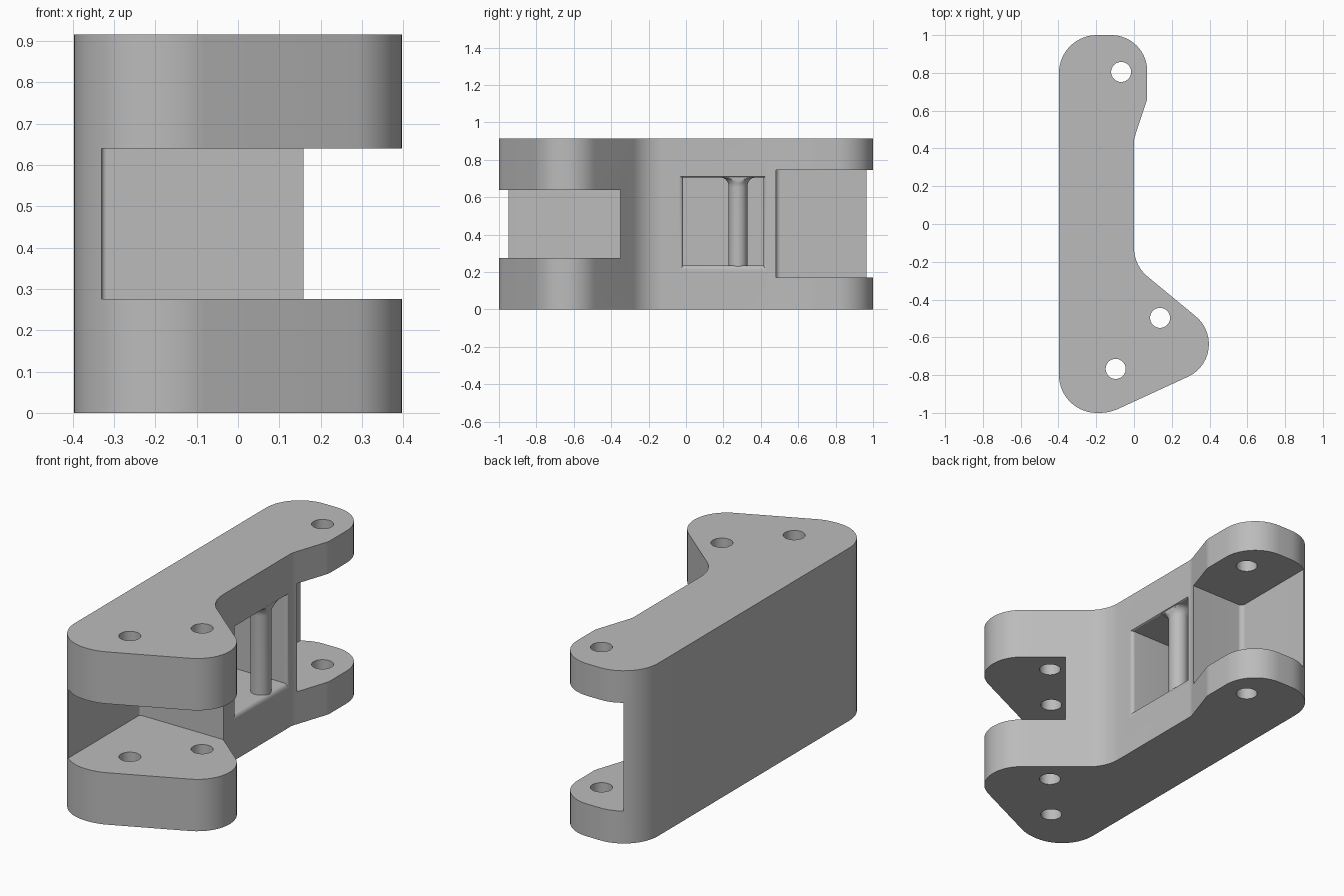
import bpy, bmesh, math
from mathutils import Vector

cube = bpy.data.objects.get("Cube")
if cube:
    bpy.data.objects.remove(cube, do_unlink=True)

grey = bpy.data.materials.new("plain grey")
grey.use_nodes = True
grey.diffuse_color = (0.5, 0.5, 0.5, 1)
grey.node_tree.nodes["Principled BSDF"].inputs["Base Color"].default_value = (0.5, 0.5, 0.5, 1)


def rounded(corners, steps=14):
    """Round each (x, y, radius) corner of a polygon."""
    pts = []
    for i, (x, y, r) in enumerate(corners):
        p = Vector((x, y))
        if r == 0:
            pts.append(p)
            continue
        a = (Vector(corners[i - 1][:2]) - p).normalized()
        b = (Vector(corners[(i + 1) % len(corners)][:2]) - p).normalized()
        half = a.angle(b) / 2
        centre = p + (a + b).normalized() * r / math.sin(half)
        start = p + a * r / math.tan(half) - centre
        end = p + b * r / math.tan(half) - centre
        for k in range(steps + 1):
            t = k / steps
            sweep = start.angle(end)
            pts.append(centre + (start * math.sin((1 - t) * sweep)
                                 + end * math.sin(t * sweep)) / math.sin(sweep))
    return pts


def loft(name, rings):
    """Skin a stack of equal rings and cap both ends."""
    bm = bmesh.new()
    loops = [[bm.verts.new(p) for p in ring] for ring in rings]
    n = len(loops[0])
    for lo, hi in zip(loops, loops[1:]):
        for i in range(n):
            j = (i + 1) % n
            bm.faces.new((lo[i], lo[j], hi[j], hi[i]))
    bm.faces.new(loops[0][::-1])
    bm.faces.new(loops[-1])
    bmesh.ops.recalc_face_normals(bm, faces=bm.faces)
    mesh = bpy.data.meshes.new(name)
    bm.to_mesh(mesh)
    bm.free()
    mesh.materials.append(grey)
    obj = bpy.data.objects.new(name, mesh)
    bpy.context.collection.objects.link(obj)
    return obj


def prism(name, pts, z0, z1):
    return loft(name, [[(p[0], p[1], z) for p in pts] for z in (z0, z1)])


def circle(x, y, r, n=40):
    return [(x + r * math.cos(math.tau * i / n), y + r * math.sin(math.tau * i / n))
            for i in range(n)]


# Bracket body
height = 0.915
outline = rounded([(-0.397, -1, 0.2), (-0.13, -1, 0.25), (0.561, -0.682, 0.19),
                   (0, -0.219, 0.2), (0, 0.45, 0.1), (0.07, 0.66, 0.1),
                   (0.07, 1, 0.19), (-0.397, 1, 0.2)])
body = prism("bracket_body", outline, 0, height)

# Open slots at both ends, leaving a thin side wall
cutters = [
    prism("front_slot_cutter", rounded([(-0.33, -1.2, 0), (0.6, -1.2, 0),
                                        (0.6, -0.35, 0), (-0.33, -0.35, 0.012)]), 0.275, 0.64),
    prism("back_slot_cutter", rounded([(-0.31, 0.48, 0.025), (0.6, 0.48, 0),
                                       (0.6, 1.2, 0), (-0.31, 1.2, 0)]), 0.172, 0.745),
]

# Pin holes
for i, (x, y) in enumerate([(-0.068, 0.805), (0.138, -0.497), (-0.097, -0.767)]):
    cutters.append(prism(f"pin_hole_cutter_{i}", circle(x, y, 0.053), -0.1, 1))


# Side pocket with a rounded mouth
def pocket_ring(x, flare):
    y0, y1 = -0.015 - 0.02 * flare, 0.415 + 0.013 * flare
    z0, z1 = 0.235 - 0.03 * flare, 0.705 + 0.007 * flare
    return [(x, y0, z0), (x, y1, z0), (x, y1, z1), (x, y0, z1)]


rings = [pocket_ring(-0.31, 0)]
for k in range(6):
    a = k / 5 * math.pi / 2
    rings.append(pocket_ring(-0.02 + 0.02 * math.sin(a), 1 - math.cos(a)))
rings.append(pocket_ring(0.05, 1))
cutters.append(loft("pocket_cutter", rings))

for cutter in cutters:
    mod = body.modifiers.new(cutter.name, "BOOLEAN")
    mod.operation = "DIFFERENCE"
    mod.solver = "EXACT"
    mod.object = cutter
    cutter.hide_render = True

# Bake the cuts, then drop the cutters
bpy.context.view_layer.update()
graph = bpy.context.evaluated_depsgraph_get()
baked = bpy.data.meshes.new_from_object(body.evaluated_get(graph))
body.modifiers.clear()
body.data = baked
for cutter in cutters:
    bpy.data.objects.remove(cutter, do_unlink=True)

# Post inside the pocket, flaring into the ceiling
levels = [(0.23, 0.05)]
for k in range(9):
    a = k / 8 * math.pi / 2
    levels.append((0.655 + 0.05 * math.sin(a), 0.05 + 0.04 * (1 - math.cos(a))))
levels.append((0.715, 0.09))
post = loft("pocket_post", [[(x, y, z) for x, y in circle(-0.06, 0.278, r)]
                            for z, r in levels])
# Keep the flare behind the outer face
for v in post.data.vertices:
    v.co.x = min(v.co.x, -0.005)

for obj in (body, post):
    bpy.ops.object.select_all(action="DESELECT")
    obj.select_set(True)
    bpy.context.view_layer.objects.active = obj
    bpy.ops.object.shade_smooth_by_angle(angle=math.radians(30))
